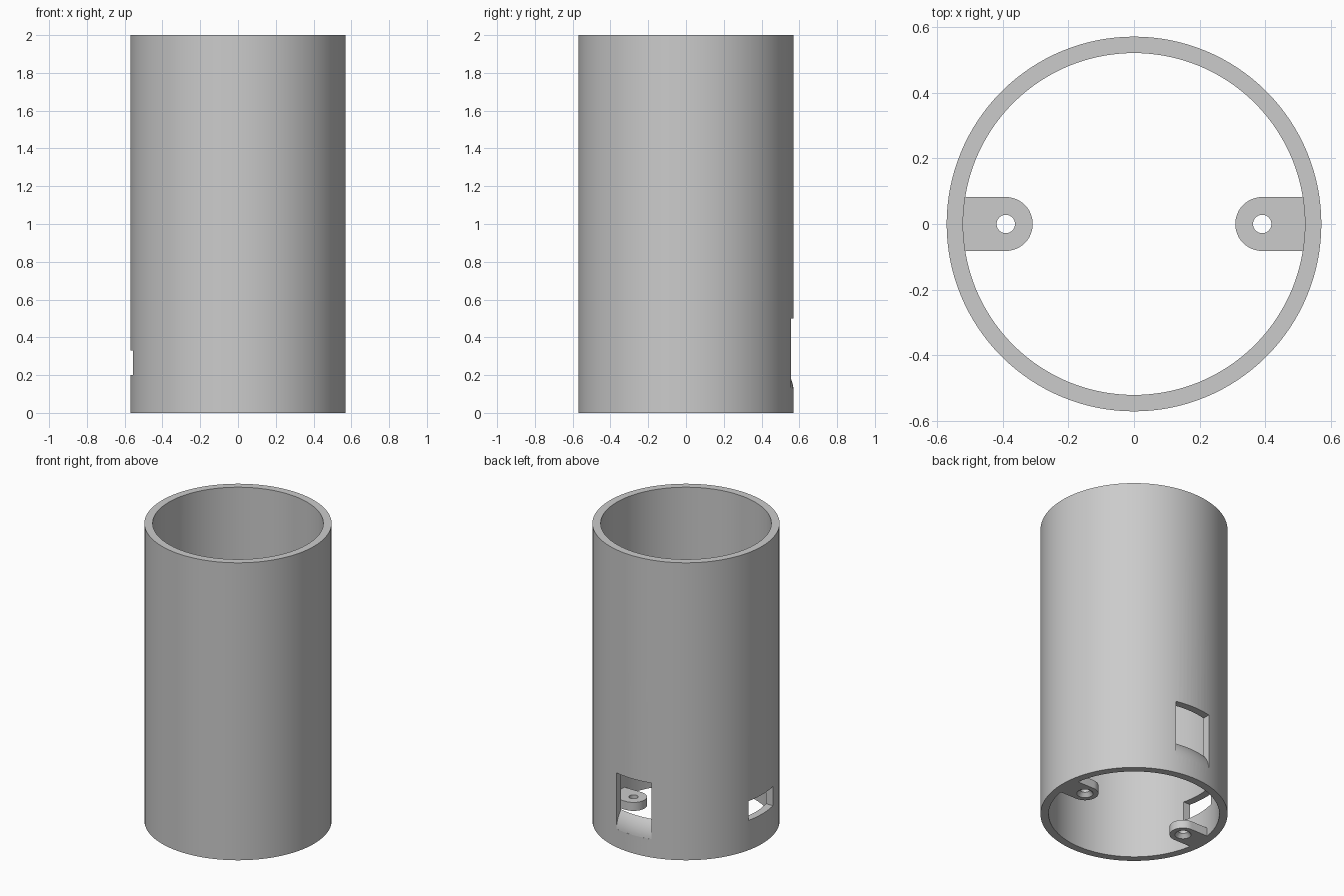
import bpy, bmesh
from math import sin, cos, pi, radians, sqrt, asin

cube = bpy.data.objects.get("Cube")
if cube:
    bpy.data.objects.remove(cube, do_unlink=True)

OUTER, INNER, HEIGHT = 0.57, 0.52, 2.0
HALF = 0.13  # half width of both wall openings

grey = bpy.data.materials.new("plain grey")
grey.use_nodes = True
grey.diffuse_color = (0.6, 0.6, 0.6, 1)
grey.node_tree.nodes["Principled BSDF"].inputs["Base Color"].default_value = (0.6, 0.6, 0.6, 1)


def loft(name, rings, closed=False):
    """Bridge equal rings of points; cap the ends unless the loft closes on itself."""
    bm = bmesh.new()
    loops = [[bm.verts.new(p) for p in ring] for ring in rings]
    n = len(loops[0])
    pairs = list(zip(loops, loops[1:])) + ([(loops[-1], loops[0])] if closed else [])
    for a, b in pairs:
        for i in range(n):
            j = (i + 1) % n
            bm.faces.new((a[i], a[j], b[j], b[i]))
    if not closed:
        bm.faces.new(loops[0])
        bm.faces.new(loops[-1])
    bmesh.ops.recalc_face_normals(bm, faces=bm.faces)
    mesh = bpy.data.meshes.new(name)
    bm.to_mesh(mesh)
    bm.free()
    mesh.materials.append(grey)
    obj = bpy.data.objects.new(name, mesh)
    bpy.context.collection.objects.link(obj)
    return obj


def select(obj):
    bpy.ops.object.select_all(action='DESELECT')
    obj.select_set(True)
    bpy.context.view_layer.objects.active = obj


def cut(target, cutter):
    """Subtract the cutter and throw it away."""
    cutter.hide_render = True
    mod = target.modifiers.new("cut", 'BOOLEAN')
    mod.operation, mod.solver, mod.object = 'DIFFERENCE', 'EXACT', cutter
    select(target)
    bpy.ops.object.modifier_apply(modifier=mod.name)
    bpy.data.objects.remove(cutter, do_unlink=True)


def smooth(obj):
    select(obj)
    bpy.ops.object.shade_smooth_by_angle(angle=radians(30))


def circle(cx, r, z, n=40):
    return [(cx + r * cos(2 * pi * i / n), r * sin(2 * pi * i / n), z) for i in range(n)]


# Tube wall
section = [(INNER, 0), (OUTER, 0), (OUTER, HEIGHT), (INNER, HEIGHT)]
STEPS = 128
angles = [2 * pi * i / STEPS for i in range(STEPS)]
tube = loft("tube", [[(r * cos(a), r * sin(a), z) for r, z in section] for a in angles], closed=True)

# Back opening with a rounded sill that runs out into the outer wall
R, SILL = 0.18, 0.11
sill = [(OUTER - R + R * cos(radians(t)), SILL + R * sin(radians(t))) for t in range(60, 0, -4)]
profile = [(0.61, 0.5), (0.48, 0.5)] + sill + [(0.61, sill[-1][1])]
xs = [HALF * (i / 12 - 1) for i in range(25)]
cut(tube, loft("back_opening_cutter", [[(x, sqrt(r * r - x * x), z) for r, z in profile] for x in xs]))

# Plain side opening
window = [(-0.65, 0.2), (-0.45, 0.2), (-0.45, 0.33), (-0.65, 0.33)]
cut(tube, loft("side_opening_cutter", [[(x, y, z) for x, z in window] for y in (-HALF, HALF)]))
smooth(tube)

# Screw tabs inside the bottom rim, with countersunk holes
TAB_X, TAB_R, TAB_TOP = 0.39, 0.082, 0.057
WALL = INNER + 0.002
for name, side in (("left_screw_tab", 1), ("right_screw_tab", -1)):
    nose = [(TAB_X + TAB_R * cos(a), TAB_R * sin(a)) for a in (pi / 2 + pi * i / 24 for i in range(25))]
    reach = asin(TAB_R / WALL)
    root = [(WALL * cos(a), WALL * sin(a)) for a in (reach * (i / 4 - 1) for i in range(9))]
    outline = [(side * x, y) for x, y in nose + root]
    tab = loft(name, [[(x, y, z) for x, y in outline] for z in (0, TAB_TOP)])
    bore = [(0.06, -0.01), (0.05, 0), (0.028, 0.025), (0.028, 0.1)]
    cut(tab, loft("screw_hole_cutter", [circle(side * TAB_X, r, z) for r, z in bore]))
    smooth(tab)
